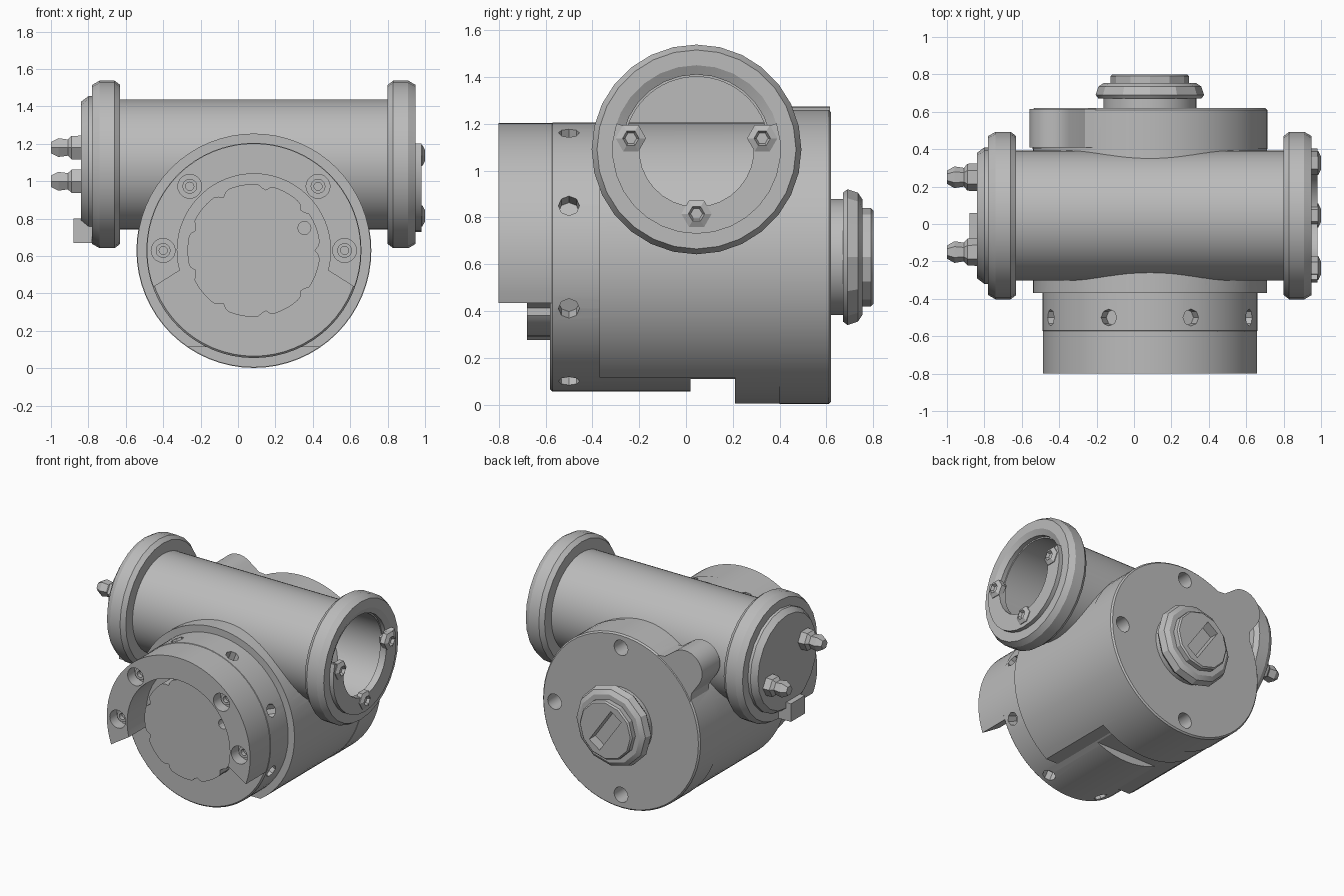
import bpy, bmesh
from math import sin, cos, pi, radians
from mathutils import Matrix, Vector

cube = bpy.data.objects.get("Cube")
if cube:
    bpy.data.objects.remove(cube, do_unlink=True)

grey = bpy.data.materials.new("cast_grey")
grey.use_nodes = True
COLOR = (0.5, 0.5, 0.5, 1)
grey.diffuse_color = COLOR
grey.node_tree.nodes["Principled BSDF"].inputs["Base Color"].default_value = COLOR

CX, CZ = 0.085, 0.63          # barrel axis (runs along y)
TY, TZ = 0.045, 1.09          # cross tube axis (runs along x)
BARREL, TUBE = ("y", CX, CZ), ("x", TY, TZ)


def place(frame, u, v, h):
    axis, a, b = frame
    return (a + u, h, b + v) if axis == "y" else (h, a + u, b + v)


def finish(bm, name):
    bmesh.ops.remove_doubles(bm, verts=bm.verts, dist=1e-5)
    bmesh.ops.recalc_face_normals(bm, faces=bm.faces)
    me = bpy.data.meshes.new(name)
    bm.to_mesh(me)
    bm.free()
    ob = bpy.data.objects.new(name, me)
    bpy.context.collection.objects.link(ob)
    me.materials.append(grey)
    return ob


def lathe(name, frame, profile, segs=64, closed=False, u=0, v=0, turn=0):
    """Spin (radius, height) pairs round an axis; closed makes a ring."""
    bm = bmesh.new()
    rings = [[bm.verts.new(place(frame, u + r * cos(2 * pi * i / segs + turn),
                                 v + r * sin(2 * pi * i / segs + turn), h))
              for i in range(segs)] for r, h in profile]
    if closed:
        rings.append(rings[0])
    for a, b in zip(rings, rings[1:]):
        for i in range(segs):
            j = (i + 1) % segs
            bm.faces.new((a[i], a[j], b[j], b[i]))
    if not closed:
        bm.faces.new(rings[0])
        bm.faces.new(rings[-1])
    return finish(bm, name)


def rod(name, frame, r, h0, h1, **kw):
    return lathe(name, frame, [(r, h0), (r, h1)], **kw)


def prism(name, frame, points, h0, h1):
    bm = bmesh.new()
    a, b = ([bm.verts.new(place(frame, p, q, h)) for p, q in points] for h in (h0, h1))
    for i in range(len(a)):
        j = (i + 1) % len(a)
        bm.faces.new((a[i], a[j], b[j], b[i]))
    bm.faces.new(a)
    bm.faces.new(b)
    return finish(bm, name)


def box(name, x, y, z):
    return prism(name, ("y", 0, 0), [(x[0], z[0]), (x[1], z[0]), (x[1], z[1]), (x[0], z[1])], *y)


def arc(r, a0, a1, n):
    return [(r * cos(radians(a0 + (a1 - a0) * i / n)),
             r * sin(radians(a0 + (a1 - a0) * i / n))) for i in range(n + 1)]


def boolean(ob, others, op="DIFFERENCE"):
    for other in others:
        other.hide_render = True
        mod = ob.modifiers.new("cut", "BOOLEAN")
        mod.object, mod.operation, mod.solver = other, op, "EXACT"
        bpy.context.view_layer.objects.active = ob
        bpy.ops.object.modifier_apply(modifier=mod.name)
        bpy.data.objects.remove(other, do_unlink=True)
    return ob


# Barrel core with eight radial holes in the front band and a slot underneath
core = lathe("barrel_core", BARREL, [(0.565, -0.58), (0.575, -0.57), (0.575, 0.42)])
cuts = []
for k in range(8):
    a = pi / 8 + k * pi / 4
    hole = rod("hole", ("x", 0, 0), 0.045, 0.5, 0.65, segs=8)
    hole.data.transform(Matrix.Translation((CX, -0.5, CZ)) @ Matrix.Rotation(-a, 4, "Y"))
    cuts.append(hole)
cuts.append(box("slot", (-0.5, 0.7), (0.02, 0.22), (-0.1, 0.11)))
boolean(core, cuts)

# Outer shell, flat underneath and opened where the tube bore passes through
shell = rod("barrel_shell", BARREL, 0.625, -0.37, 0.42)
boolean(shell, [box("relief", (-0.6, 0.8), (-0.5, 0.21), (-0.1, 0.115)),
                rod("bore", TUBE, 0.31, -0.74, 1.1)])

# Front collar: an arched band with four counterbored bolt holes
collar = prism("front_collar", BARREL, arc(0.572, -20, 200, 48) + arc(0.41, 195, -15, 40), -0.8, -0.57)
bolt_angles = [radians(a) for a in (0, 45, 135, 180)]
spots = [(0.485 * cos(a), 0.485 * sin(a)) for a in bolt_angles]
boolean(collar, [rod("counterbore", BARREL, 0.064, -0.85, -0.72, segs=20, u=p, v=q) for p, q in spots])
for n, (p, q) in enumerate(spots):
    lathe(f"collar_bolt_{n}", BARREL, [(0.04, -0.71), (0.04, -0.75), (0.022, -0.75), (0.022, -0.71)],
          segs=12, closed=True, u=p, v=q)

# Scalloped front cap
scallop = []
for i in range(96):
    a = 2 * pi * i / 96
    r = 0.355 - 0.028 * max(0, cos(9 * a)) ** 6
    scallop.append((r * cos(a), r * sin(a)))
cap = prism("front_cap", BARREL, scallop, -0.68, -0.57)
boolean(cap, [rod("pin_hole", BARREL, 0.035, -0.75, -0.63, segs=12, u=0.27, v=0.12)])

# Back flange with a rounded ear and three screw holes
flange = lathe("back_flange", BARREL, [(0.628, 0.4), (0.628, 0.61), (0.618, 0.62)])
ear = [(cos(radians(135)) * d - sin(radians(135)) * s, sin(radians(135)) * d + cos(radians(135)) * s)
       for d, s in [(0.3, 0.2), (0.3, -0.2), (0.58, -0.2), (0.64, -0.15)]
       + [(0.72 + p, q) for p, q in arc(0.135, -80, 80, 14)] + [(0.64, 0.15), (0.58, 0.2)]]
boolean(flange, [prism("ear", BARREL, ear, 0.41, 0.615)], "UNION")
boolean(flange, [rod("screw_hole", BARREL, 0.055, 0.5, 0.7, segs=20, u=p, v=q)
                 for p, q in ((0, 0.53), (0, -0.53), (0.53, 0))])

# Rear hub, faceted nut and slotted plug
rod("rear_hub", BARREL, 0.248, 0.6, 0.69)
lathe("rear_nut", BARREL, [(0.2, 0.67), (0.275, 0.67), (0.29, 0.69), (0.275, 0.735), (0.245, 0.755), (0.2, 0.755)],
      segs=12, closed=True)
plug = lathe("rear_plug", BARREL, [(0.21, 0.68), (0.21, 0.79), (0.2, 0.8)], segs=12)
slot = box("slot", (-0.05, 0.05), (0.73, 0.9), (-0.15, 0.15))
slot.data.transform(Matrix.Translation((CX, 0, CZ)) @ Matrix.Rotation(radians(-35), 4, "Y"))
boolean(plug, [slot])

# Hollow cross tube, with its near and far flange rings
lathe("cross_tube", TUBE, [(0.347, -0.7), (0.347, 0.9), (0.31, 0.9), (0.31, -0.7)], closed=True)
for name, x, d in (("left_ring", 0.8, 1), ("right_ring", -0.63, -1)):
    lathe(name, TUBE, [(0.32, x), (0.425, x), (0.448, x + d * 0.03), (0.448, x + d * 0.11),
                       (0.425, x + d * 0.15), (0.36, x + d * 0.15), (0.32, x + d * 0.13)],
          segs=28, closed=True)

# Open end: low retaining plate with three studs
prism("left_plate", TUBE, arc(0.36, -198, 18, 18) + arc(0.245, 18, -198, 18), 0.93, 0.98)
for n, a in enumerate((10, 170, 270)):
    p, q = 0.285 * cos(radians(a)), 0.275 * sin(radians(a))
    lathe(f"left_stud_{n}", TUBE, [(0.065, 0.95), (0.065, 0.985), (0.035, 1.0), (0.025, 0.98)],
          segs=6, u=p, v=q)

# Closed end: cover plate with two long studs and a short stub
lathe("right_cover", TUBE, [(0.365, -0.7), (0.365, -0.8), (0.335, -0.84)], segs=20)
for n, (y, z) in enumerate(((-0.15, 1.18), (0.25, 1.0))):
    lathe(f"right_stud_{n}", TUBE, [(0.075, -0.8), (0.072, -0.89), (0.05, -0.91), (0.058, -0.96), (0.035, -1.0)],
          segs=6, u=y - TY, v=z - TZ)
box("right_stub", (-0.88, -0.78), (-0.1, 0.06), (0.67, 0.8))

# Smooth the round walls and keep hard edges
bpy.ops.object.select_all(action="DESELECT")
for ob in bpy.context.scene.objects:
    if ob.type == "MESH":
        ob.select_set(True)
        bpy.context.view_layer.objects.active = ob
bpy.ops.object.shade_smooth_by_angle(angle=radians(25))
